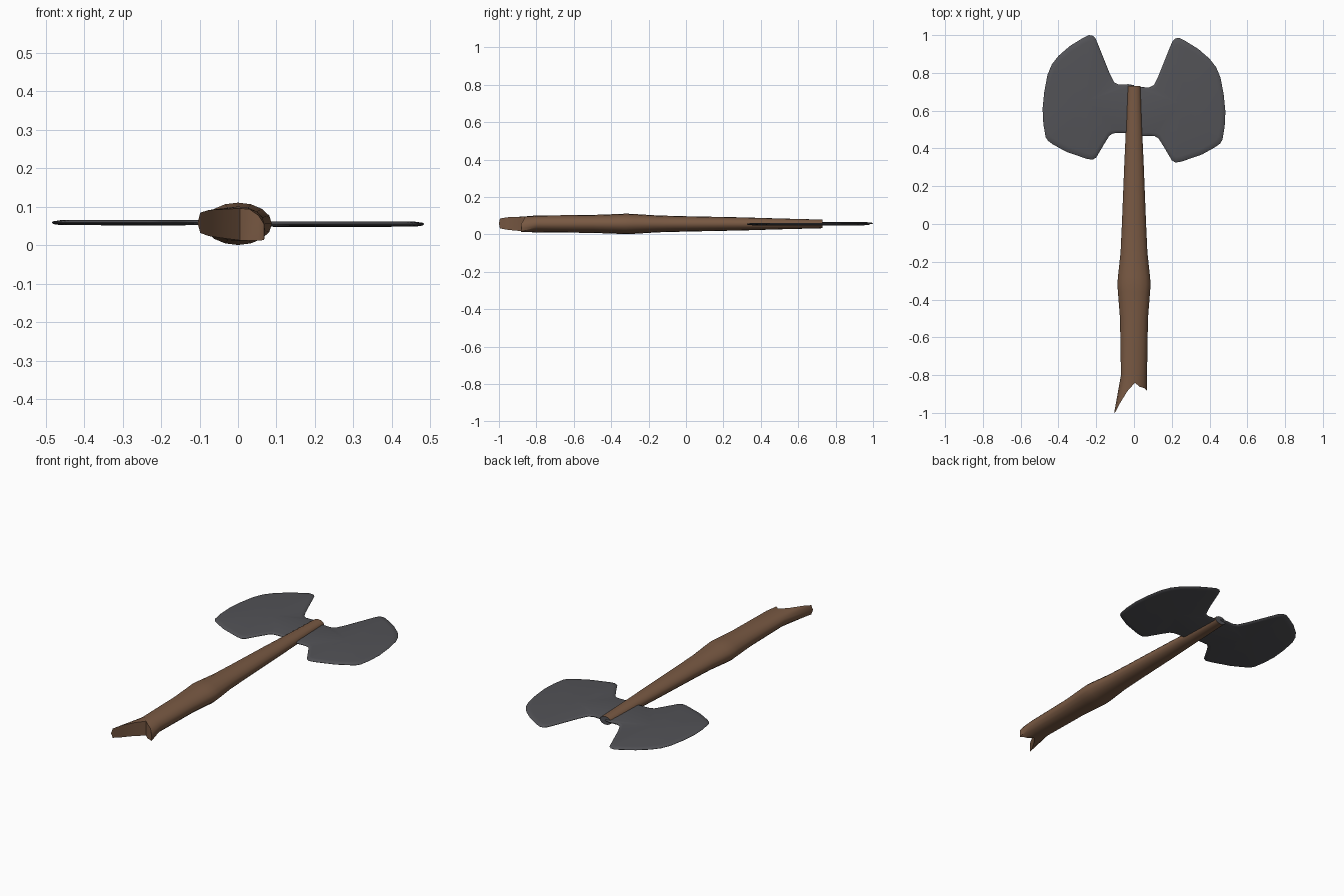
import bpy, bmesh, math

if "Cube" in bpy.data.objects:
    bpy.data.objects.remove(bpy.data.objects["Cube"])

ZC = 0.056


def material(name, rgb):
    m = bpy.data.materials.new(name)
    m.diffuse_color = (*rgb, 1)
    m.use_nodes = True
    m.node_tree.nodes["Principled BSDF"].inputs["Base Color"].default_value = m.diffuse_color
    return m


WOOD = material("brown wood", (0.19, 0.10, 0.056))
METAL = material("dark grey metal", (0.085, 0.085, 0.094))


def finish(name, bm, mats, angle):
    bmesh.ops.recalc_face_normals(bm, faces=bm.faces)
    me = bpy.data.meshes.new(name)
    bm.to_mesh(me)
    bm.free()
    for m in mats:
        me.materials.append(m)
    ob = bpy.data.objects.new(name, me)
    bpy.context.collection.objects.link(ob)
    bpy.ops.object.select_all(action='DESELECT')
    ob.select_set(True)
    bpy.context.view_layer.objects.active = ob
    bpy.ops.object.shade_smooth_by_angle(angle=math.radians(angle))


# Handle: elliptical rings (y, half width, half height) lofted along y
N = 16
RINGS = [(0.73, 0.035, 0.023), (0.50, 0.043, 0.029), (0.30, 0.052, 0.035),
         (0.0, 0.064, 0.041), (-0.15, 0.071, 0.045), (-0.28, 0.085, 0.053),
         (-0.32, 0.088, 0.055), (-0.36, 0.085, 0.053), (-0.50, 0.074, 0.048),
         (-0.80, 0.069, 0.045)]
# Split butt end, columns from right to left: (x, y, low z, high z)
BUTT = [(0.070, -0.880, 0.035, 0.035), (0.068, -0.882, 0.014, 0.055),
        (0.053, -0.868, 0.012, 0.078), (0.030, -0.862, 0.012, 0.094),
        (0.005, -0.840, 0.013, 0.096), (-0.035, -0.885, 0.018, 0.094),
        (-0.075, -0.950, 0.024, 0.092), (-0.098, -0.995, 0.032, 0.085),
        (-0.105, -1.000, 0.058, 0.058)]

bm = bmesh.new()
loops = []
for y, w, h in RINGS:
    loops.append([bm.verts.new((w * math.cos(math.tau * i / N), y,
                                ZC + h * math.sin(math.tau * i / N))) for i in range(N)])
end = []
for i in range(N):
    x, y, lo, hi = BUTT[min(i, N - i)]
    end.append(bm.verts.new((x, y, hi if i <= N // 2 else lo)))
loops.append(end)
for a, b in zip(loops, loops[1:]):
    for i in range(N):
        j = (i + 1) % N
        bm.faces.new((a[i], a[j], b[j], b[i]))
# metal-coloured head end, wooden notch strips across the butt
bm.faces.new(loops[0]).material_index = 1
for i in range(N // 2):
    quad = [end[i], end[i + 1], end[(N - i - 1) % N], end[(N - i) % N]]
    bm.faces.new(list(dict.fromkeys(quad)))
finish("handle", bm, [WOOD, METAL], 40)

# Blades: one outline, mirrored, with edges thinning to a rim
OUTLINE = [(0.0, 0.735), (0.03, 0.74), (0.08, 0.738), (0.105, 0.75), (0.13, 0.80),
           (0.19, 0.95), (0.205, 0.985), (0.22, 0.998), (0.24, 1.0), (0.275, 0.982),
           (0.34, 0.942), (0.40, 0.89), (0.435, 0.845), (0.458, 0.79), (0.475, 0.70),
           (0.484, 0.61), (0.48, 0.53), (0.468, 0.46), (0.455, 0.44), (0.43, 0.422),
           (0.36, 0.383), (0.25, 0.345), (0.22, 0.34), (0.20, 0.352), (0.16, 0.42),
           (0.13, 0.468), (0.11, 0.48), (0.08, 0.482), (0.0, 0.48)]
CX, CY = 0.25, 0.65


def blade(name, side, dy, z):
    bm = bmesh.new()

    def ring(s, dz):
        return [bm.verts.new((side * (CX + (x - CX) * s), CY + (y - CY) * s + dy, z + dz))
                for x, y in OUTLINE]
    rim = ring(1, 0)
    n = len(rim)
    for sg in (1, -1):
        prev = rim
        for s, dz in ((0.985, 0.0035), (0.90, 0.0065)):
            cur = ring(s, sg * dz)
            for i in range(n):
                j = (i + 1) % n
                bm.faces.new((prev[i], prev[j], cur[j], cur[i]))
            prev = cur
        hub = bm.verts.new((side * CX, CY + dy, z + sg * 0.007))
        for i in range(n):
            bm.faces.new((prev[i], prev[(i + 1) % n], hub))
    finish(name, bm, [METAL], 50)


blade("left_blade", -1, 0.0, 0.059)
blade("right_blade", 1, -0.015, 0.055)
